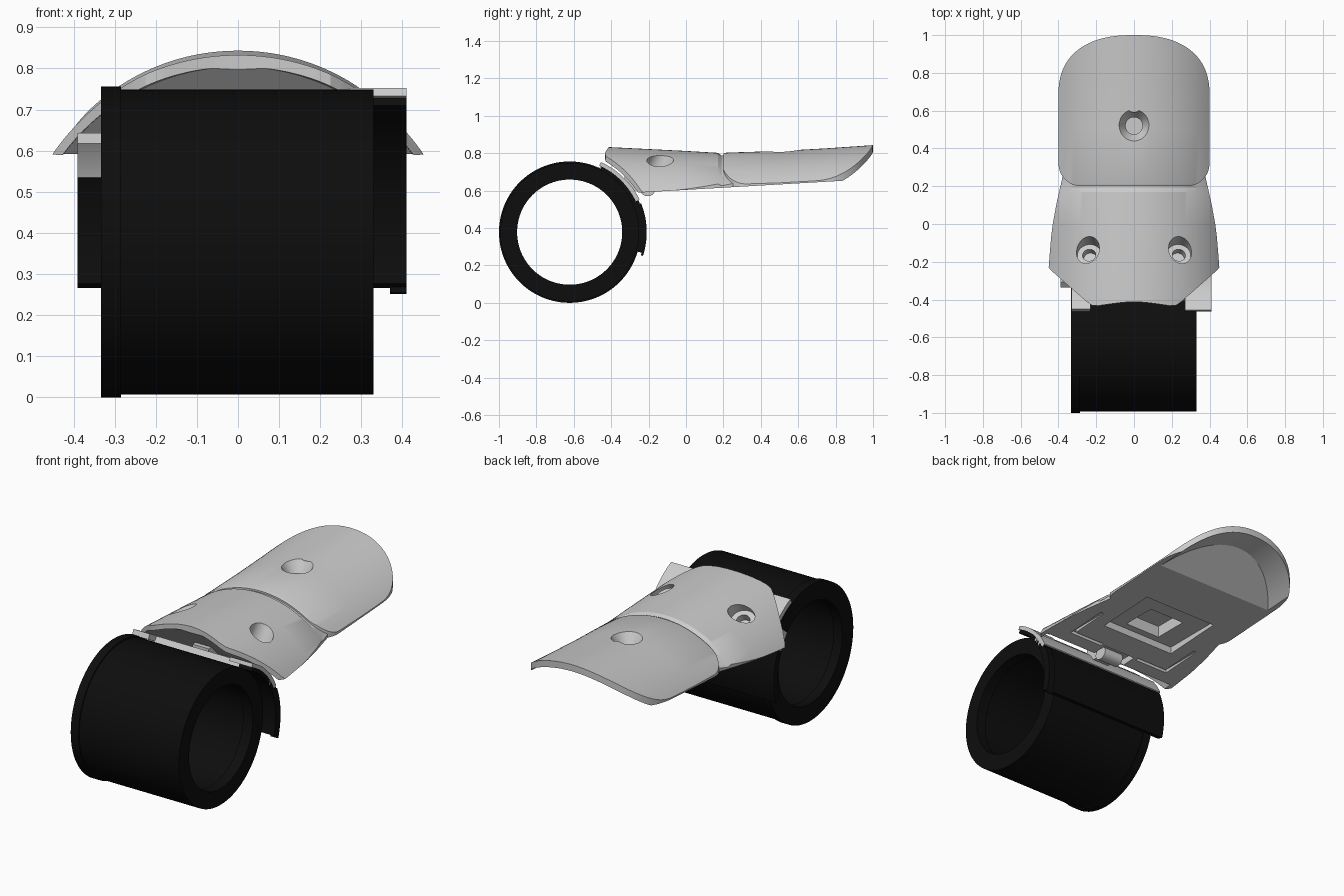
import bpy, bmesh
from math import sin, cos, pi, radians, sqrt
from mathutils import Vector

if "Cube" in bpy.data.objects:
    bpy.data.objects.remove(bpy.data.objects["Cube"])

black = bpy.data.materials.new("black_rubber")
black.diffuse_color = (0.004, 0.004, 0.004, 1)
black.use_nodes = True
black.node_tree.nodes["Principled BSDF"].inputs["Base Color"].default_value = black.diffuse_color
CY, CZ = -0.622, 0.378          # ring axis
R = 0.555                       # arch radius of the grey shells


def loft(name, sections, closed=False, mat=None):
    """Skin a row of equal-length point loops; cap the ends unless closed."""
    bm = bmesh.new()
    rows = [[bm.verts.new(p) for p in s] for s in sections]
    n = len(rows[0])
    pairs = list(zip(rows, rows[1:])) + ([(rows[-1], rows[0])] if closed else [])
    for a, b in pairs:
        for i in range(n):
            bm.faces.new((a[i], a[(i + 1) % n], b[(i + 1) % n], b[i]))
    if not closed:
        bm.faces.new(rows[0])
        bm.faces.new(rows[-1])
    bmesh.ops.recalc_face_normals(bm, faces=bm.faces)
    me = bpy.data.meshes.new(name)
    bm.to_mesh(me)
    bm.free()
    ob = bpy.data.objects.new(name, me)
    bpy.context.collection.objects.link(ob)
    if mat:
        me.materials.append(mat)
    return ob


def smooth(ob):
    bpy.ops.object.select_all(action='DESELECT')
    ob.select_set(True)
    bpy.context.view_layer.objects.active = ob
    bpy.ops.object.shade_smooth_by_angle(angle=radians(28))


def boolean(ob, cutter, op='DIFFERENCE'):
    m = ob.modifiers.new("cut", 'BOOLEAN')
    m.object, m.operation, m.solver = cutter, op, 'EXACT'
    bpy.context.view_layer.objects.active = ob
    bpy.ops.object.modifier_apply(modifier=m.name)
    bpy.data.objects.remove(cutter)


def arch(y, top, off=0.0, slant=0.0, n=56):
    """Arched cross-section; slant leans the section in y as z rises."""
    r, hw = R - off, 0.5
    xs = [-hw + 2 * hw * i / n for i in range(n + 1)]
    pts = [(x, top - off - r + sqrt(r * r - x * x)) for x in xs]
    pts += [(hw, 0.3), (-hw, 0.3)]
    return [(x, y + slant * (z - 0.61), z) for x, z in pts]


def plan_prism(half):
    """Mirrored plan outline, from the sloping underside upwards."""
    pts = half + [(-x, y) for x, y in reversed(half) if x > 1e-5]
    return loft("outline", [[(x, y, 0.604 + 0.058 * y) for x, y in pts],
                            [(x, y, 1.2) for x, y in pts]])


def box(x0, x1, y0, y1, z0, z1, name="box"):
    return loft(name, [[(x0, y0, z), (x1, y0, z), (x1, y1, z), (x0, y1, z)] for z in (z0, z1)])


def bore(base, axis, length, r1, r2):
    a = Vector(axis).normalized()
    bpy.ops.mesh.primitive_cone_add(vertices=40, radius1=r1, radius2=r2, depth=length,
                                    location=Vector(base) + a * length / 2,
                                    rotation=a.to_track_quat('Z', 'Y').to_euler())
    return bpy.context.object


def arc_slab(name, x0, x1, r0, r1, a0, a1, mat=None):
    """Curved plate wrapped around the ring axis."""
    secs = []
    for i in range(17):
        t = radians(a0 + (a1 - a0) * i / 16)
        secs.append([(x, CY + r * cos(t), CZ + r * sin(t))
                     for x, r in ((x0, r0), (x1, r0), (x1, r1), (x0, r1))])
    ob = loft(name, secs, mat=mat)
    smooth(ob)
    return ob


# Black ring with a raised rim at one end and an inner step
prof = [(-.333, .378), (-.285, .378), (-.285, .371), (.33, .371), (.33, .281),
        (.27, .281), (.27, .29), (-.28, .29), (-.28, .281), (-.333, .281)]
ring = loft("ring", [[(x, CY + r * cos(2 * pi * i / 96), CZ + r * sin(2 * pi * i / 96))
                      for x, r in prof] for i in range(96)], closed=True, mat=black)
smooth(ring)

# Clip plates wrapped on the back of the ring
arc_slab("clip_plate", -.39, .41, .369, .405, -16, 25, black)
arc_slab("clip_side", .325, .41, .369, .39, 25, 64, black)
arc_slab("clip_lip", .37, .41, .40, .412, -18, 22, black)
arc_slab("saddle", -.39, .41, .372, .412, 25, 40)
arc_slab("saddle_middle", -.33, .33, .372, .405, 40, 55)
arc_slab("saddle_tab_left", -.33, -.23, .375, .405, 40, 65)
arc_slab("saddle_tab_right", .27, .41, .389, .41, 40, 66)

# Tip shell: arch trimmed to a rounded outline, hollow at its end
tip_half = [(0, .2)]
for i in range(9):
    t = pi / 2 * i / 8
    tip_half.append((.28 + .12 * sin(t), .32 - .12 * cos(t)))
for i in range(21):
    t = pi / 2 * i / 20
    tip_half.append((.4 * abs(cos(t)) ** (2 / 2.4) if i < 20 else 0, .68 + .32 * sin(t) ** (2 / 2.4)))
tip = loft("tip_shell", [arch(.1, .797), arch(.2, .797), arch(.215, .803), arch(.5, .812),
                         arch(.75, .826), arch(1.1, .85)])
boolean(tip, plan_prism(tip_half), 'INTERSECT')
boolean(tip, loft("hollow", [arch(.62, .824, .03, 1.35), arch(1.2, .855, .03)]))
boolean(tip, bore((0, .52, .755), (0, 0, 1), .062, .045, .085))
boolean(tip, bore((0, .52, .715), (0, 0, 1), .06, .045, .045))

# Rear shell: flares outwards, notched front edge
rear_half = [(0, -.412), (.06, -.415), (.13, -.424), (.19, -.433), (.225, -.43), (.25, -.412),
             (.44, -.245), (.455, -.225), (.445, -.12), (.43, 0), (.41, .11), (.385, .22),
             (.365, .31), (0, .31)]
rear = loft("rear_shell", [arch(-.6, .84), arch(-.4, .832), arch(0, .812), arch(.17, .802),
                           arch(.19, .788), arch(.4, .785)])
boolean(rear, plan_prism(rear_half), 'INTERSECT')
boolean(rear, loft("hollow", [arch(-.7, .845, .025), arch(-.225, .829, .025, -1.0)]))
for s in (-1, 1):
    axis = (s * .12, .45, .85)
    boolean(rear, bore((s * .237, -.165, .71), axis, .3, .064, .064))
    boolean(rear, bore((s * .232, -.185, .672), axis, .1, .035, .035))

# Underside pocket, deeper well and shallow channel
for ob in (tip, rear):
    boolean(ob, box(-.23, .23, .03, .38, .4, .645))
    boolean(ob, box(-.11, .11, .07, .27, .4, .71))
for b in ((-.33, -.31, -.13, .12), (.31, .33, -.13, .12), (-.31, -.12, -.13, -.11), (.12, .31, -.13, -.11)):
    boolean(rear, box(*b, .4, .615))
boolean(rear, box(-.1, .1, -.26, -.12, .4, .63))
smooth(tip)
smooth(rear)

# Hinge lug joining the saddle to the rear shell
lug = loft("hinge_lug", [[(x, -.205 + .04 * cos(2 * pi * i / 24), .605 + .035 * sin(2 * pi * i / 24))
                          for i in range(24)] for x in (-.06, .06)])
smooth(lug)
box(-.05, .05, -.33, -.2, .60, .69, "hinge_block")
